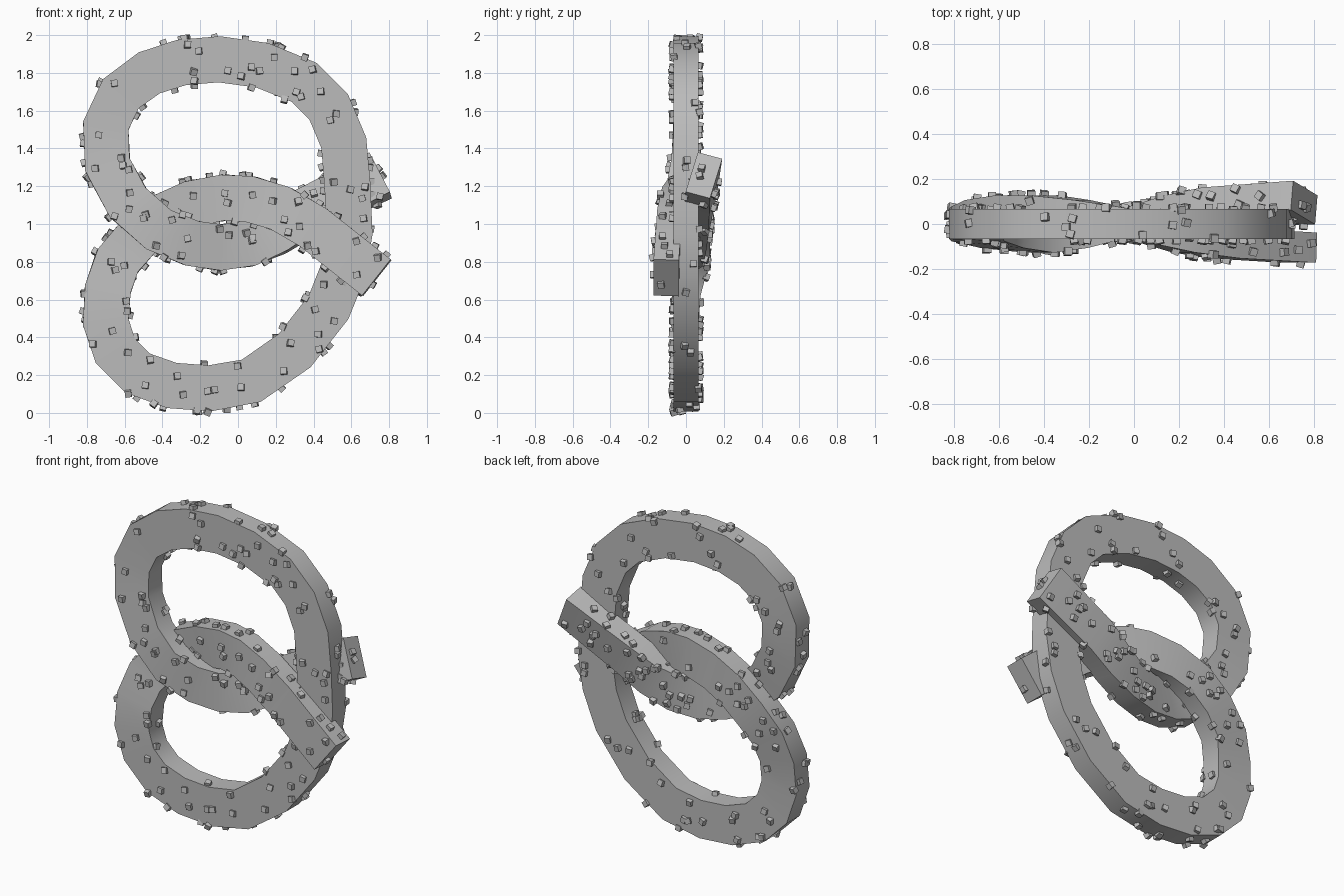
import bpy
import bmesh
import random
from mathutils import Vector, Matrix, Euler

random.seed(4)
cube = bpy.data.objects.get("Cube")
if cube:
    bpy.data.objects.remove(cube, do_unlink=True)

HALF_WIDTH = 0.122
HALF_DEPTH = 0.067
STUD = 0.034
STUD_COUNT = 310

# Centre line of the knotted strap, from the front end to the back end
PATH = [
    (.735, -.105, .715), (.4, -.085, .98), (.23, -.06, 1.08), (.07, -.02, 1.13),
    (-.07, .01, 1.14), (-.24, .04, 1.11), (-.4, .06, 1.04), (-.53, .06, .93),
    (-.64, .04, .8), (-.69, .01, .65), (-.7, 0, .48), (-.65, 0, .33),
    (-.53, 0, .21), (-.35, 0, .145), (-.15, 0, .13), (.07, 0, .17),
    (.3, 0, .33), (.48, 0, .56), (.56, 0, .76), (.59, 0, .95),
    (.58, 0, 1.2), (.56, 0, 1.43), (.48, 0, 1.62), (.35, 0, 1.75),
    (.13, 0, 1.84), (-.1, 0, 1.872), (-.3, 0, 1.855), (-.47, 0, 1.8),
    (-.62, 0, 1.69), (-.7, 0, 1.52), (-.69, -.01, 1.31), (-.58, -.04, 1.11),
    (-.42, -.06, .97), (-.25, -.04, .9), (-.1, -.01, .876), (.05, .02, .895),
    (.2, .05, .96), (.36, .075, 1.06), (.755, .095, 1.258),
]

grey = bpy.data.materials.new("stone grey")
grey.use_nodes = True
colour = (.5, .5, .5, 1)
grey.diffuse_color = colour
grey.node_tree.nodes["Principled BSDF"].inputs["Base Color"].default_value = colour


def make_object(name, bm):
    mesh = bpy.data.meshes.new(name)
    bm.to_mesh(mesh)
    bm.free()
    mesh.materials.append(grey)
    obj = bpy.data.objects.new(name, mesh)
    bpy.context.collection.objects.link(obj)
    return obj


def cross_section(bm, points, i):
    """Rectangle across the path, twisting slightly towards the back end."""
    here = points[i]
    before = points[max(i - 1, 0)]
    after = points[min(i + 1, len(points) - 1)]
    tangent = (after - before).normalized()
    wide = tangent.cross(Vector((0, 1, 0))).normalized()
    twist = max(0, i - len(points) + 4) * -0.09
    wide.rotate(Matrix.Rotation(twist, 3, tangent))
    deep = wide.cross(tangent)
    corners = ((-1, -1), (1, -1), (1, 1), (-1, 1))
    return [bm.verts.new(here + wide * HALF_WIDTH * a + deep * HALF_DEPTH * b)
            for a, b in corners]


# Strap swept along the path
strap = bmesh.new()
points = [Vector(p) for p in PATH]
rings = [cross_section(strap, points, i) for i in range(len(points))]
for first, second in zip(rings, rings[1:]):
    for k in range(4):
        n = (k + 1) % 4
        strap.faces.new((first[k], first[n], second[n], second[k]))
strap.faces.new(rings[0])
strap.faces.new(rings[-1])
bmesh.ops.recalc_face_normals(strap, faces=strap.faces)

# Small cubes scattered evenly over the strap's surface
studs = bmesh.new()
faces = list(strap.faces)
areas = [f.calc_area() for f in faces]
for face in random.choices(faces, weights=areas, k=STUD_COUNT):
    a, b, c, d = [v.co for v in face.verts]
    u, v = random.random(), random.random()
    spot = a.lerp(b, u).lerp(d.lerp(c, u), v)
    turn = face.normal.to_track_quat('Z', 'Y').to_matrix().to_4x4()
    wobble = Euler([random.uniform(-.3, .3) for _ in range(3)]).to_matrix().to_4x4()
    place = Matrix.Translation(spot + face.normal * 0.004)
    bmesh.ops.create_cube(studs, size=STUD, matrix=place @ turn @ wobble)

strap_obj = make_object("knotted_strap", strap)
make_object("surface_studs", studs)

bpy.ops.object.select_all(action='DESELECT')
strap_obj.select_set(True)
bpy.context.view_layer.objects.active = strap_obj
bpy.ops.object.shade_smooth_by_angle(angle=0.6)
